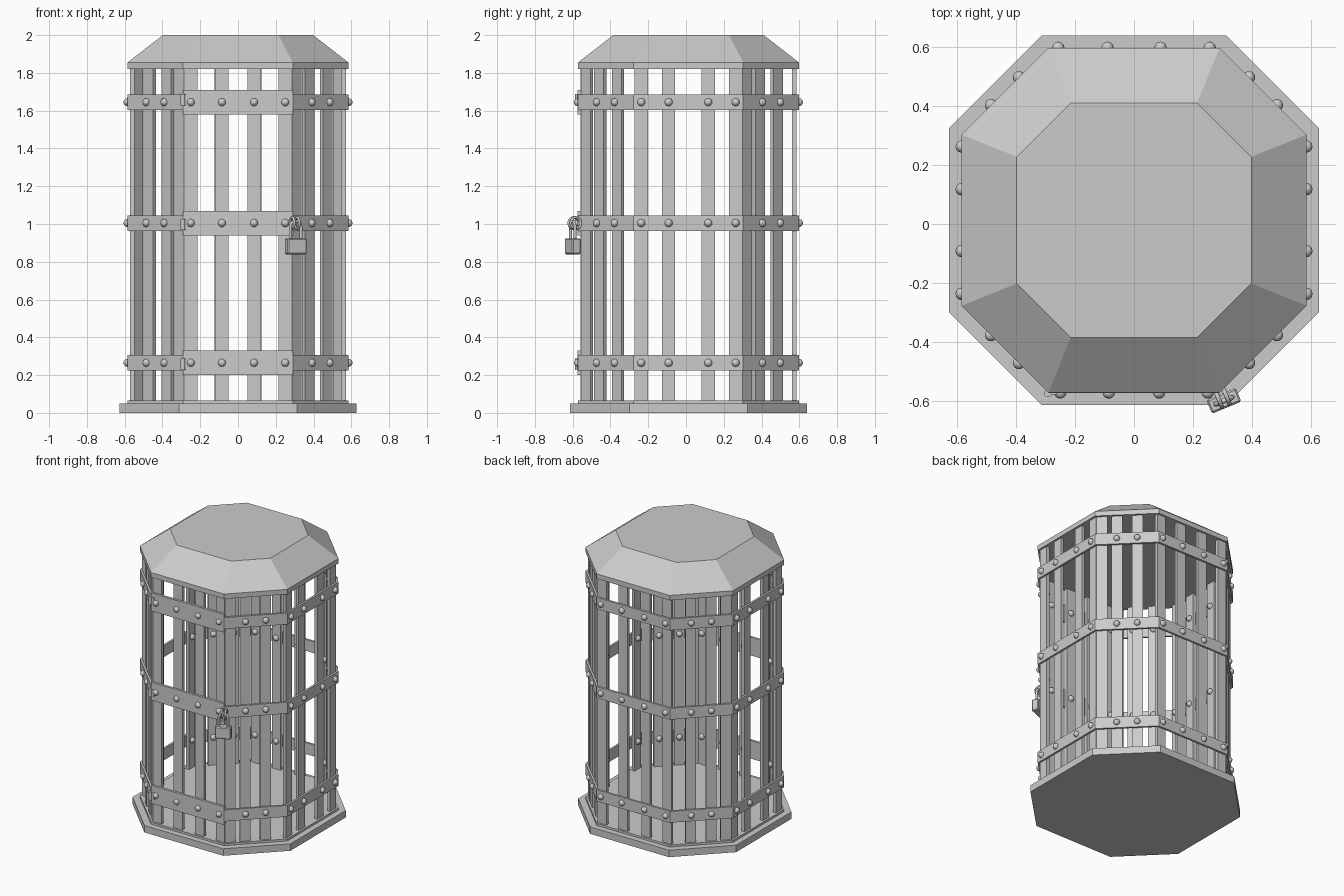
import bpy, bmesh
from math import radians, pi, cos, sin
from mathutils import Matrix, Vector

if "Cube" in bpy.data.objects:
    bpy.data.objects.remove(bpy.data.objects["Cube"])

CY = 0.013                      # centre of the octagon in y
BANDS = (0.265, 1.005, 1.645)   # band heights


def finish(name, bm, smooth=False):
    bmesh.ops.recalc_face_normals(bm, faces=bm.faces)
    me = bpy.data.meshes.new(name)
    bm.to_mesh(me)
    bm.free()
    if smooth:
        for p in me.polygons:
            p.use_smooth = True
    ob = bpy.data.objects.new(name, me)
    bpy.context.collection.objects.link(ob)
    return ob


def octagon(bm, a, b, z):
    pts = [(a, -b), (a, b), (b, a), (-b, a), (-a, b), (-a, -b), (-b, -a), (b, -a)]
    return [bm.verts.new((x, y + CY, z)) for x, y in pts]


def loft(bm, rings, closed=False):
    n = len(rings[0])
    pairs = list(zip(rings, rings[1:]))
    if closed:
        pairs.append((rings[-1], rings[0]))
    else:
        bm.faces.new(rings[0])
        bm.faces.new(rings[-1])
    for r, s in pairs:
        for i in range(n):
            j = (i + 1) % n
            bm.faces.new((r[i], r[j], s[j], s[i]))


def plate(name, levels):
    bm = bmesh.new()
    loft(bm, [octagon(bm, *l) for l in levels])
    return finish(name, bm)


def box(bm, mat, size):
    bmesh.ops.create_cube(bm, size=1, matrix=mat @ Matrix.Diagonal((*size, 1)))


def wall(phi, dist, t, z):
    """Frame on a wall: local x points outward, local y runs along the wall."""
    return (Matrix.Translation((0, CY, z)) @ Matrix.Rotation(radians(phi), 4, 'Z')
            @ Matrix.Translation((dist, t, 0)))


# floor slabs and roof
plate("base_slab", [(0.627, 0.313, 0), (0.627, 0.313, 0.05)])
plate("floor_step", [(0.585, 0.29, 0.05), (0.585, 0.29, 0.065)])
plate("roof", [(0.585, 0.29, 1.82), (0.585, 0.29, 1.855), (0.398, 0.215, 2.0)])

# octagonal bands
for name, z in zip(("lower_band", "middle_band", "upper_band"), BANDS):
    bm = bmesh.new()
    lo, hi = z - 0.041, z + 0.041
    loft(bm, [octagon(bm, a, b, h) for a, b, h in
              ((0.585, 0.29, lo), (0.585, 0.29, hi), (0.57, 0.284, hi), (0.57, 0.284, lo))], True)
    finish(name, bm)

# bars and rivets: wall angle -> riveted bar offsets, extra corner bar offset
WALLS = {
    0: ((-0.25, -0.105, 0.105, 0.25), None),
    90: ((-0.257, -0.09, 0.09, 0.257), None),
    180: ((-0.25, -0.105, 0.105, 0.25), None),
    -90: ((-0.25, -0.085, 0.085, 0.25), None),
    -45: ((-0.067, 0.067), -0.165),
    45: ((-0.067, 0.067), -0.165),
    135: ((-0.067, 0.067), 0.165),
    -135: ((-0.067, 0.067), 0.165),
}
bars, rivets = bmesh.new(), bmesh.new()
for phi, (offsets, extra) in WALLS.items():
    d = 0.57 if phi % 90 == 0 else 0.604
    for t in offsets + ((extra,) if extra else ()):
        box(bars, wall(phi, d - 0.01, t, 0.943), (0.022, 0.07, 1.76))
    for t in offsets:
        for z in BANDS:
            for r in (d + 0.015, d - 0.021):
                bmesh.ops.create_uvsphere(rivets, u_segments=12, v_segments=8, radius=0.021,
                                          matrix=wall(phi, r, t, z))
finish("cage_bars", bars)
finish("rivets", rivets, True)

# door crosspieces and hinges on the front wall
door, hinge = bmesh.new(), bmesh.new()
for z in BANDS:
    box(door, wall(-90, 0.578, 0, z), (0.018, 0.58, 0.13))
    hz = z - 0.008 + 0.02 * (z > 1.5)
    bmesh.ops.create_cone(hinge, cap_ends=True, segments=12, radius1=0.013, radius2=0.013,
                          depth=0.06, matrix=wall(-90, 0.588, -0.292, hz))
    box(hinge, wall(-90, 0.586, -0.277, hz), (0.01, 0.03, 0.05))
finish("door_crosspieces", door)
finish("door_hinges", hinge)


def tube(name, pts, radius, mat, cyclic=False):
    cu = bpy.data.curves.new(name, 'CURVE')
    cu.dimensions = '3D'
    cu.bevel_depth = radius
    cu.bevel_resolution = 2
    cu.use_fill_caps = True
    sp = cu.splines.new('POLY')
    sp.points.add(len(pts) - 1)
    for p, co in zip(sp.points, pts):
        p.co = (*co, 1)
    sp.use_cyclic_u = cyclic
    ob = bpy.data.objects.new(name, cu)
    ob.matrix_world = mat
    bpy.context.collection.objects.link(ob)


# padlock hanging at the front right corner
lock = Matrix.Translation((0.305, -0.6, 0)) @ Matrix.Rotation(radians(22.5), 4, 'Z')
bm = bmesh.new()
box(bm, lock @ Matrix.Translation((0, 0, 0.882)), (0.108, 0.05, 0.085))
body = finish("padlock_body", bm)
bev = body.modifiers.new("bevel", 'BEVEL')
bev.width = 0.006
bev.segments = 1
arch = [(-0.03, 0, 0.91)] + [(-0.03 * cos(pi * i / 8), 0, 0.985 + 0.03 * sin(pi * i / 8))
                             for i in range(9)] + [(0.03, 0, 0.91)]
tube("padlock_shackle", arch, 0.009, lock)

# two eyelets holding the shackle
for side, x in (("left", -0.014), ("right", 0.014)):
    ring = [(x, 0.012 + 0.03 * cos(pi * i / 6), 1.005 + 0.03 * sin(pi * i / 6)) for i in range(12)]
    tube(side + "_eyelet", ring, 0.007, lock, True)
